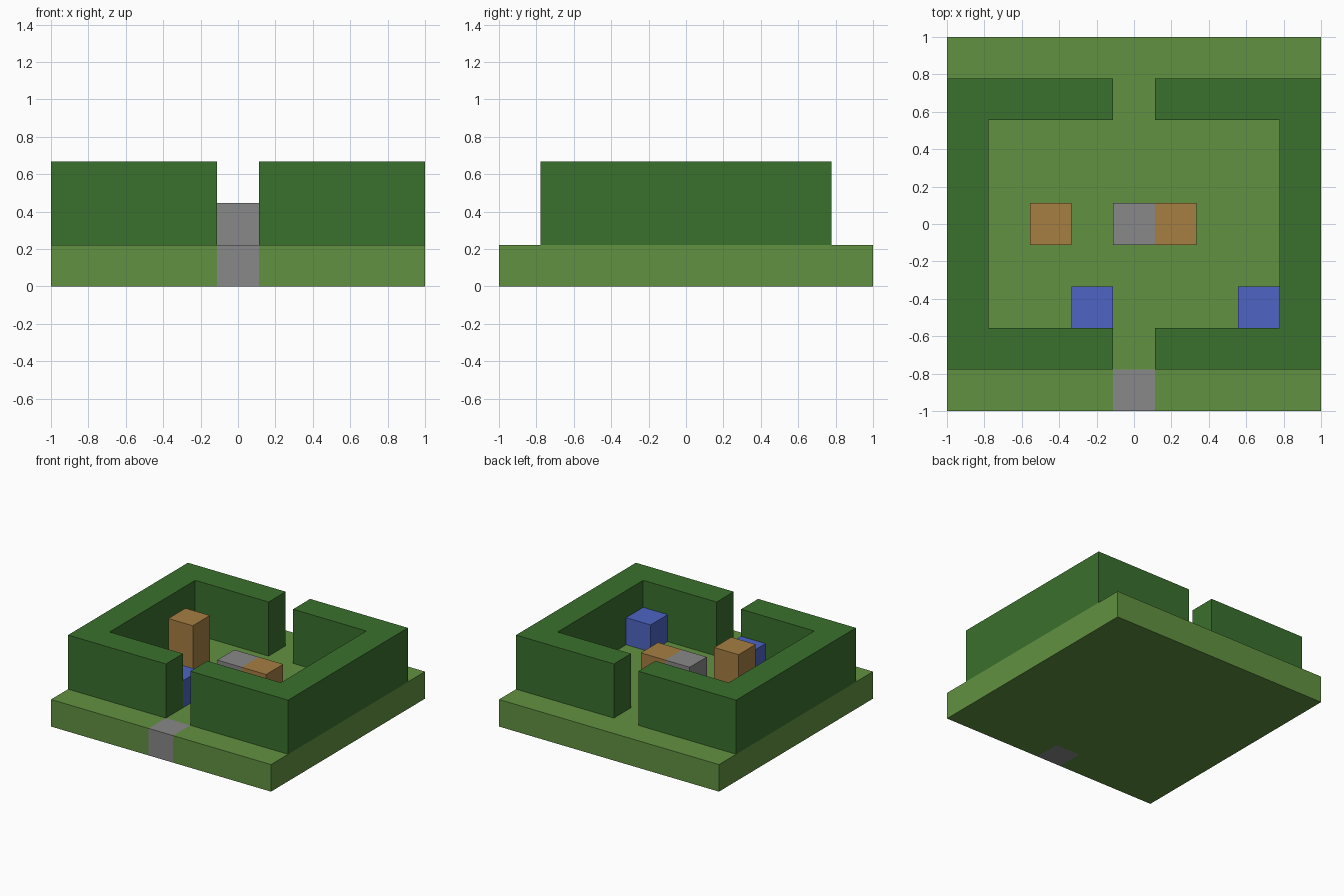
import bpy
import bmesh

if "Cube" in bpy.data.objects:
    bpy.data.objects.remove(bpy.data.objects["Cube"], do_unlink=True)

CELLS = 9            # the garden is a nine by nine grid of blocks
U = 2 / CELLS        # block size


def material(name, rgb):
    """Flat material from 8-bit sRGB, stored as linear."""
    linear = [((c / 255 + 0.055) / 1.055) ** 2.4 for c in rgb] + [1]
    mat = bpy.data.materials.new(name)
    mat.use_nodes = True
    mat.diffuse_color = linear
    mat.node_tree.nodes["Principled BSDF"].inputs["Base Color"].default_value = linear
    return mat


grass = material("grass green", (97, 145, 65))
hedge = material("hedge green", (58, 112, 45))
stone = material("stone grey", (136, 136, 136))
wood = material("wood brown", (166, 126, 66))
blue = material("blue", (78, 100, 196))


def prism(name, outline, bottom, top, mat):
    """Extrude a plan outline, in grid cells, between two levels."""
    bm = bmesh.new()
    verts = [bm.verts.new((x * U - 1, y * U - 1, bottom * U)) for x, y in outline]
    face = bm.faces.new(verts)
    moved = bmesh.ops.extrude_face_region(bm, geom=[face])["geom"]
    bmesh.ops.translate(bm, vec=(0, 0, (top - bottom) * U),
                        verts=[v for v in moved if isinstance(v, bmesh.types.BMVert)])
    bmesh.ops.recalc_face_normals(bm, faces=bm.faces)
    mesh = bpy.data.meshes.new(name)
    bm.to_mesh(mesh)
    bm.free()
    mesh.materials.append(mat)
    obj = bpy.data.objects.new(name, mesh)
    bpy.context.collection.objects.link(obj)
    return obj


def block(name, x, y, bottom, top, mat):
    """One grid cell wide block."""
    return prism(name, [(x, y), (x + 1, y), (x + 1, y + 1), (x, y + 1)], bottom, top, mat)


# Lawn slab, notched at the front for the entrance stone
prism("lawn", [(0, 0), (4, 0), (4, 1), (5, 1), (5, 0), (9, 0), (9, 9), (0, 9)], 0, 1, grass)
block("entrance_stone", 4, 0, 0, 1, stone)

# Two bracket-shaped hedge walls with gaps at front and back
bracket = [(0, 1), (4, 1), (4, 2), (1, 2), (1, 7), (4, 7), (4, 8), (0, 8)]
prism("right_hedge", bracket, 1, 3, hedge)
prism("left_hedge", [(CELLS - x, y) for x, y in bracket], 1, 3, hedge)

# Blocks in the courtyard
block("wooden_post", 2, 4, 1, 3, wood)
block("centre_stone", 4, 4, 1, 2, stone)
block("wooden_block", 5, 4, 1, 2, wood)
for side, x in (("right", 3), ("left", 7)):
    block(side + "_blue_block", x, 2, 1, 2, blue)
